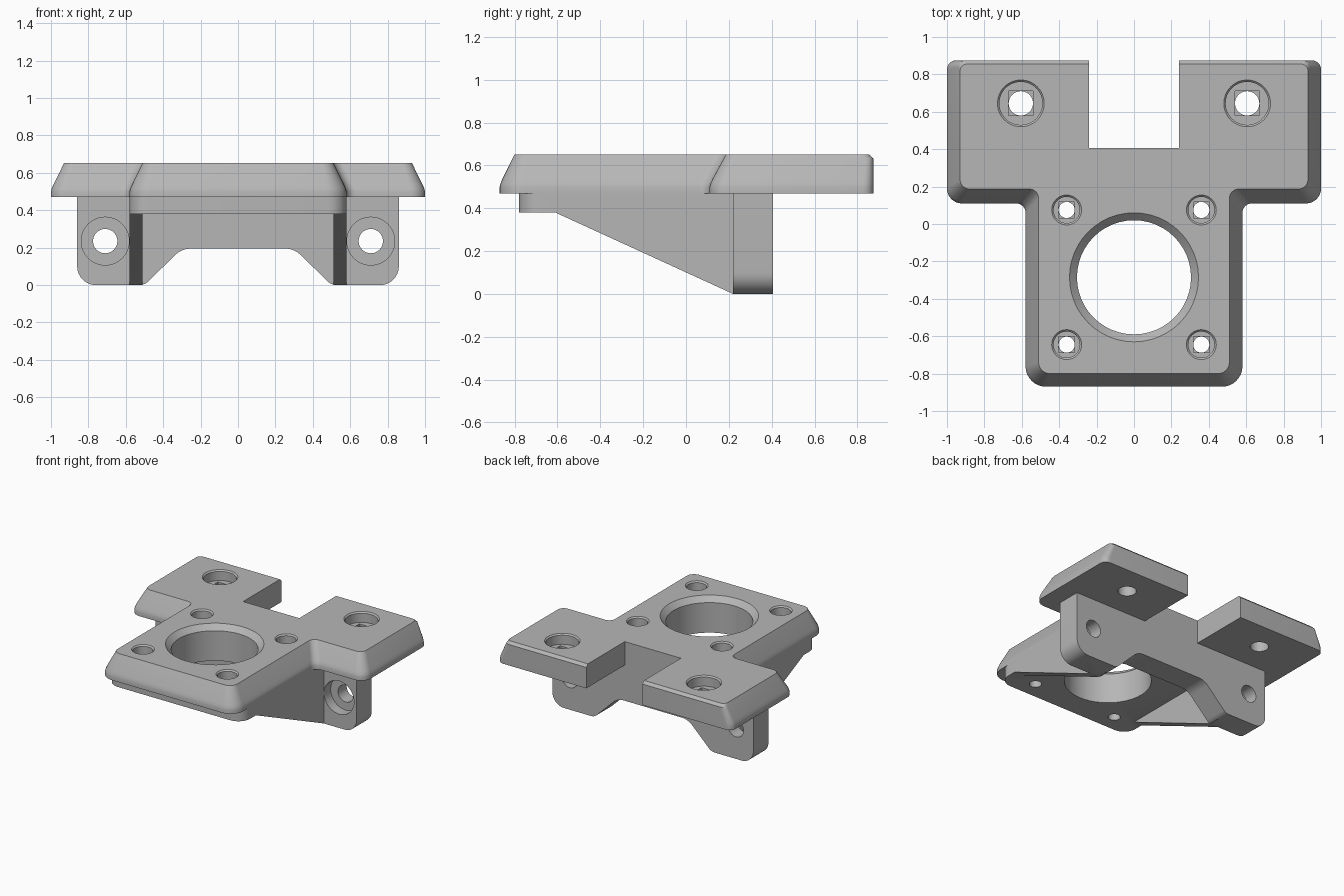
import bpy, bmesh, math
from mathutils import Vector

if "Cube" in bpy.data.objects:
    bpy.data.objects.remove(bpy.data.objects["Cube"], do_unlink=True)

grey = bpy.data.materials.new("plain grey")
grey.use_nodes = True
grey.diffuse_color = (0.47, 0.47, 0.47, 1)
grey.node_tree.nodes["Principled BSDF"].inputs["Base Color"].default_value = grey.diffuse_color


def rounded(corners, seg=8):
    """Fillet each (x, y, radius) corner of a closed outline."""
    out = []
    for i, (x, y, r) in enumerate(corners):
        p = Vector((x, y))
        if r == 0:
            out.append(p)
            continue
        a = (Vector(corners[i - 1][:2]) - p).normalized()
        b = (Vector(corners[(i + 1) % len(corners)][:2]) - p).normalized()
        half = a.angle(b) / 2
        centre = p + (a + b).normalized() * (r / math.sin(half))
        start = p + a * (r / math.tan(half)) - centre
        end = p + b * (r / math.tan(half)) - centre
        sweep = start.angle(end)
        for k in range(seg + 1):
            t = k / seg
            out.append(centre + (start * math.sin((1 - t) * sweep)
                                 + end * math.sin(t * sweep)) / math.sin(sweep))
    return out


def mirrored(half):
    """Complete a +x half outline with its mirror image."""
    return half + [(-x, y, r) for x, y, r in reversed(half)]


def loft(name, rings, place=lambda a, b, h: (a, b, h)):
    """Closed solid through (outline, height) rings."""
    bm = bmesh.new()
    loops = [[bm.verts.new(place(p[0], p[1], h)) for p in ring] for ring, h in rings]
    for low, high in zip(loops, loops[1:]):
        for i in range(len(low)):
            bm.faces.new((low[i - 1], low[i], high[i], high[i - 1]))
    bm.faces.new(loops[0][::-1])
    bm.faces.new(loops[-1])
    bmesh.ops.recalc_face_normals(bm, faces=bm.faces)
    mesh = bpy.data.meshes.new(name)
    bm.to_mesh(mesh)
    bm.free()
    mesh.materials.append(grey)
    ob = bpy.data.objects.new(name, mesh)
    bpy.context.collection.objects.link(ob)
    return ob


def circle(x, y, r, n=48):
    return [(x + r * math.cos(i * math.tau / n), y + r * math.sin(i * math.tau / n))
            for i in range(n)]


def combine(target, other, operation):
    bpy.context.view_layer.objects.active = target
    mod = target.modifiers.new(operation, 'BOOLEAN')
    mod.operation, mod.solver, mod.object = operation, 'EXACT', other
    bpy.ops.object.modifier_apply(modifier=mod.name)
    bpy.data.objects.remove(other, do_unlink=True)


def drill(target, x, y, profile, place=lambda a, b, h: (a, b, h)):
    """Cut a stepped round hole from (radius, height) pairs."""
    cutter = loft("drill", [(circle(x, y, r), h) for r, h in profile], place)
    combine(target, cutter, 'DIFFERENCE')


def along_x(a, b, h):
    return h, a, b


def along_y(a, b, h):
    return a, -h, b


# T-shaped top plate with sloped sides and a slot at the back
def plate_outline(inset, back):
    i = inset
    shrink = 1 - i * 10
    return rounded(mirrored([
        (0.58 - i, -0.87 + i, 0.04 + 0.07 * shrink),
        (0.58 - i, 0.11 + i * 1.1, 0.05),
        (1 - i, 0.11 + i * 1.1, 0.04 + 0.04 * shrink),
        (1 - i, back, 0.03 + 0.02 * shrink),
        (0.24, back, 0),
        (0.24, 0.405, 0)]))


bracket = loft("mounting_bracket", [
    (plate_outline(0, 0.875), 0.47), (plate_outline(0, 0.875), 0.5),
    (plate_outline(0.004, 0.875), 0.515), (plate_outline(0.012, 0.875), 0.535),
    (plate_outline(0.06, 0.875), 0.632), (plate_outline(0.07, 0.855), 0.652)])

# Thicker block below the stem
block = rounded(mirrored([(0.58, -0.78, 0.1), (0.58, 0.3, 0)]))
combine(bracket, loft("lower_block", [(block, 0.38), (block, 0.5)]), 'UNION')

# Rear wall with two rounded feet
wall = rounded(mirrored([(0.3, 0.195, 0.12), (0.5, 0, 0.07), (0.86, 0, 0.1), (0.86, 0.5, 0)]))
combine(bracket, loft("rear_wall", [(wall, -0.405), (wall, -0.22)], along_y), 'UNION')

# Triangular side ribs
rib = [(-0.61, 0.38), (0.22, 0), (0.3, 0), (0.3, 0.45), (-0.61, 0.45)]
for side in (-1, 1):
    combine(bracket, loft("side_rib", [(rib, side * 0.51), (rib, side * 0.58)], along_x), 'UNION')

# Large central opening with a chamfered rim
drill(bracket, 0, -0.285, [(0.305, 0.2), (0.305, 0.612), (0.345, 0.652), (0.365, 0.672)])


def screw_hole(x, y, hole, head, depth):
    floor = 0.652 - depth
    drill(bracket, x, y, [(hole, 0.2), (hole, floor), (head, floor),
                          (head, 0.642), (head + 0.01, 0.652), (head + 0.03, 0.672)])
    # Shallow square step under the screw head
    square = [(x - hole, y - hole), (x + hole, y - hole), (x + hole, y + hole), (x - hole, y + hole)]
    combine(bracket, loft("step", [(square, floor - 0.015), (square, floor + 0.01)]), 'DIFFERENCE')


# Screw holes from above and through the wall feet
for side in (-1, 1):
    screw_hole(side * 0.605, 0.645, 0.065, 0.115, 0.08)
    for y in (0.075, -0.645):
        screw_hole(side * 0.36, y, 0.043, 0.07, 0.1)
    drill(bracket, side * 0.71, 0.235,
          [(0.065, -0.5), (0.065, -0.3), (0.128, -0.3), (0.128, -0.1)], along_y)

bpy.ops.object.select_all(action='DESELECT')
bracket.select_set(True)
bpy.context.view_layer.objects.active = bracket
bpy.ops.object.shade_smooth_by_angle(angle=math.radians(25))
